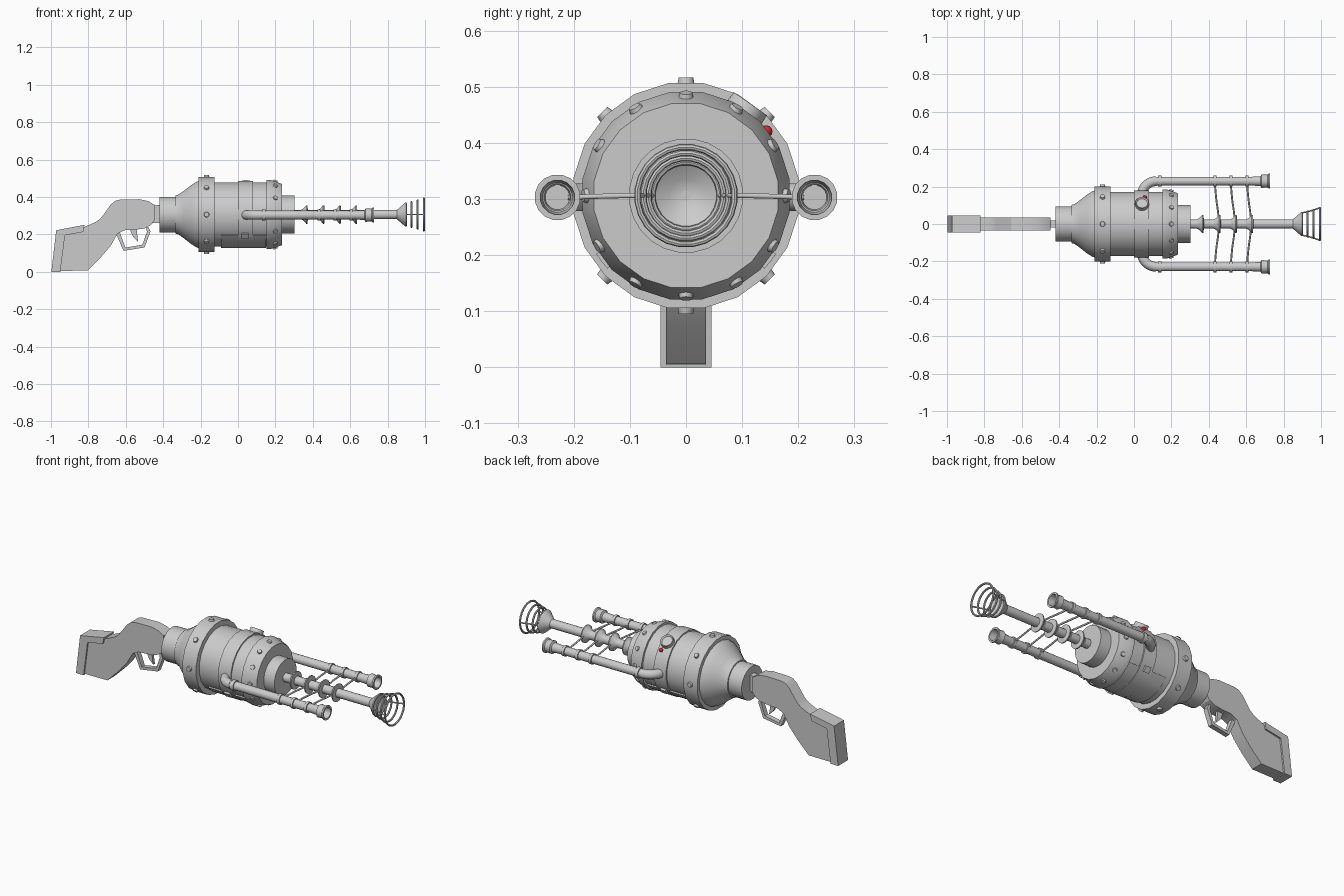
import bpy, bmesh
from math import sin, cos, pi, radians
from mathutils import Matrix, Vector

if "Cube" in bpy.data.objects:
    bpy.data.objects.remove(bpy.data.objects["Cube"])

Z0 = 0.306  # height of the main axis


def add(name, bm, angle=35):
    bmesh.ops.recalc_face_normals(bm, faces=bm.faces)
    me = bpy.data.meshes.new(name)
    bm.to_mesh(me)
    bm.free()
    for p in me.polygons:
        p.use_smooth = True
    me.set_sharp_from_angle(angle=radians(angle))
    ob = bpy.data.objects.new(name, me)
    bpy.context.collection.objects.link(ob)
    return ob


def lathe(name, prof, n=20, y=0.0, z=Z0, a0=0, a1=360, loop=False):
    """Revolve (x, radius) points around an axis parallel to x."""
    bm = bmesh.new()
    full = a1 - a0 == 360
    cols = n if full else n + 1
    off = 180 / n if full else 0
    rows = []
    for x, r in prof:
        rows.append([bm.verts.new((x, y + r * cos(radians(a0 + off + (a1 - a0) * i / n)),
                                   z + r * sin(radians(a0 + off + (a1 - a0) * i / n))))
                     for i in range(cols)])
    pairs = list(zip(rows, rows[1:])) + ([(rows[-1], rows[0])] if loop else [])
    for a, b in pairs:
        for i in range(n):
            j = (i + 1) % cols
            bm.faces.new((a[i], a[j], b[j], b[i]))
    if not full:
        bm.faces.new([r[0] for r in rows])
        bm.faces.new([r[-1] for r in rows])
    bmesh.ops.remove_doubles(bm, verts=bm.verts, dist=1e-5)
    return add(name, bm)


def ring(name, x, r, t, n=24):
    return lathe(name, [(x + t * cos(k * pi / 4), r + t * sin(k * pi / 4)) for k in range(8)], n, loop=True)


def plate(name, pts, half):
    """Extrude an (x, z) outline to both sides of y = 0."""
    bm = bmesh.new()
    f = bm.faces.new([bm.verts.new((x, -half, z)) for x, z in pts])
    ext = bmesh.ops.extrude_face_region(bm, geom=[f])
    bmesh.ops.translate(bm, vec=(0, 2 * half, 0),
                        verts=[v for v in ext["geom"] if isinstance(v, bmesh.types.BMVert)])
    return add(name, bm, 25)


def tube(name, pts, r, res=3, kind='POLY'):
    cu = bpy.data.curves.new(name, 'CURVE')
    cu.dimensions = '3D'
    cu.bevel_depth, cu.bevel_resolution, cu.use_fill_caps = r, res, True
    sp = cu.splines.new(kind)
    sp.points.add(len(pts) - 1)
    for p, c in zip(sp.points, pts):
        p.co = (*c, 1)
    if kind == 'NURBS':
        sp.use_endpoint_u, sp.order_u, sp.resolution_u = True, 3, 6
    ob = bpy.data.objects.new(name, cu)
    bpy.context.collection.objects.link(ob)
    return ob


def studs(name, x, rad, count, r, h, tilt=0):
    bm = bmesh.new()
    for i in range(count):
        m = (Matrix.Translation((0, 0, Z0)) @ Matrix.Rotation(2 * pi * i / count, 4, 'X')
             @ Matrix.Translation((x, 0, rad)) @ Matrix.Rotation(radians(tilt), 4, 'Y'))
        bmesh.ops.create_cone(bm, cap_ends=True, segments=12, radius1=r, radius2=r * 0.8, depth=h, matrix=m)
    return add(name, bm)


# Body: rear collar, dome, drum, front nose
lathe("rear_collar", [(-.42, 0), (-.42, .096), (-.32, .096), (-.32, 0)])
lathe("dome", [(-.335, .09), (-.335, .103), (-.318, .108), (-.29, .128), (-.255, .156), (-.225, .176),
               (-.205, .184), (-.18, .184)])
lathe("rear_band", [(-.212, .17), (-.212, .203), (-.125, .203), (-.125, .17)])
lathe("drum", [(-.14, .174), (0, .174), (0, .182), (.08, .182), (.08, .174), (.16, .174)])
lathe("front_band", [(.152, .165), (.152, .187), (.175, .187), (.235, .166), (.235, 0)])
lathe("nose", [(.23, .102), (.302, .102), (.302, 0)], 24)
studs("rear_studs", -.168, .203, 8, .016, .016)
studs("front_studs", .2, .178, 12, .014, .012, 19)

# Belly hatch with latches
lathe("belly_hatch", [(-.09, .165), (-.09, .179), (.15, .179), (.15, .165)], 8, a0=218, a1=322)
for a in (218, 322):
    lathe("hatch_latch", [(.02, .17), (.02, .191), (.055, .191), (.055, .17)], 2, a0=a - 5, a1=a + 5)

# Gauge and red lamp on the upper back side
for nm, ang, x, rad in (("gauge", 55, .043, .182), ("red_lamp", 38.6, .058, .183)):
    m = (Matrix.Translation((x, rad * cos(radians(ang)), Z0 + rad * sin(radians(ang))))
         @ Matrix.Rotation(radians(ang - 90), 4, 'X'))
    bm = bmesh.new()
    if nm == "gauge":
        bmesh.ops.create_cone(bm, cap_ends=True, segments=20, radius1=.038, radius2=.036, depth=.036, matrix=m)
        bm.faces.ensure_lookup_table()
        n = Vector((0, cos(radians(ang)), sin(radians(ang))))
        bm.normal_update()
        top = max(bm.faces, key=lambda f: f.normal.dot(n))
        bmesh.ops.inset_region(bm, faces=[top], thickness=.007)
        bmesh.ops.translate(bm, verts=top.verts, vec=n * -.008)
        add(nm, bm)
    else:
        bmesh.ops.create_uvsphere(bm, u_segments=12, v_segments=8, radius=.011, matrix=m)
        red = bpy.data.materials.new("red")
        red.diffuse_color = (.7, .02, .02, 1)
        red.use_nodes = True
        red.node_tree.nodes["Principled BSDF"].inputs["Base Color"].default_value = red.diffuse_color
        add(nm, bm).data.materials.append(red)

# Central rod with flared insulators
lathe("rod", [(.295, .025), (.87, .025), (.87, 0)], 16)
for x in (.368, .458, .546, .632):
    lathe("insulator", [(x - .035, .024), (x - .02, .031), (x - .003, .05), (x + .003, .05), (x + .006, .024)])

# Muzzle dish, wire rings and connecting wires
lathe("muzzle_dish", [(.85, .025), (.862, .036), (.893, .063), (.898, .063), (.875, .03), (.868, 0)], 24)
for x, r in ((.897, .06), (.928, .067), (.96, .076), (.994, .087)):
    ring("muzzle_ring", x, r, .0055)
for s in (-1, 1):
    tube("muzzle_wire", [(.895, s * .059, Z0), (.928, s * .066, Z0), (.96, s * .075, Z0), (.994, s * .087, Z0)],
         .004, 1)

# Side barrels with elbows, collars and spokes to the rod
ZB = .303
prof = [(.115, .024), (.128, .024), (.128, .03), (.148, .03), (.148, .024)]
for x in (.425, .51, .597):
    prof += [(x, .024), (x, .03), (x + .016, .03), (x + .016, .024)]
prof += [(.675, .024), (.682, .037), (.7, .035), (.715, .035), (.72, .041), (.728, .041), (.728, .031),
         (.68, .027), (.6, .022), (.6, 0)]
for s in (-1, 1):
    lathe("side_barrel", prof, 16, y=s * .229, z=ZB)
    bend = [(.12 - .08 * sin(a), s * (.149 + .08 * cos(a)), ZB) for a in [k * pi / 16 for k in range(9)]]
    tube("barrel_elbow", bend, .026)
    for x in (.433, .518, .605):
        tube("spoke", [(x, s * .21, ZB), (x + .006, s * .13, Z0), (x + .018, s * .06, Z0), (x + .022, 0, Z0)],
             .005, 1, 'NURBS')

# Stock, butt cap and neck
plate("stock", [(-.985, .005), (-.962, .216), (-.82, .24), (-.757, .268), (-.73, .29), (-.68, .36), (-.655, .38),
                (-.63, .386), (-.527, .388), (-.48, .378), (-.447, .358), (-.447, .275), (-.465, .25), (-.5, .232),
                (-.55, .225), (-.607, .222), (-.645, .203), (-.68, .14), (-.735, .075), (-.805, .006)], .036)
plate("butt_cap", [(-.998, 0), (-.972, .222), (-.82, .251), (-.828, .213), (-.925, .195), (-.95, 0)], .045)
plate("neck", [(-.46, .262), (-.46, .352), (-.41, .36), (-.41, .262)], .018)

# Trigger guard and trigger
outer = [(-.655, .21), (-.612, .112), (-.5, .13), (-.468, .215), (-.48, .24)]
inner = [(-.492, .24), (-.487, .213), (-.511, .145), (-.602, .129), (-.632, .21)]
plate("trigger_guard", outer + inner, .014)
plate("trigger", [(-.58, .23), (-.56, .185), (-.533, .158), (-.537, .18), (-.542, .23)], .008)

# Turn the tubes into meshes
bpy.ops.object.select_all(action='DESELECT')
for ob in bpy.context.collection.objects:
    if ob.type == 'CURVE':
        ob.select_set(True)
        bpy.context.view_layer.objects.active = ob
bpy.ops.object.convert(target='MESH')
